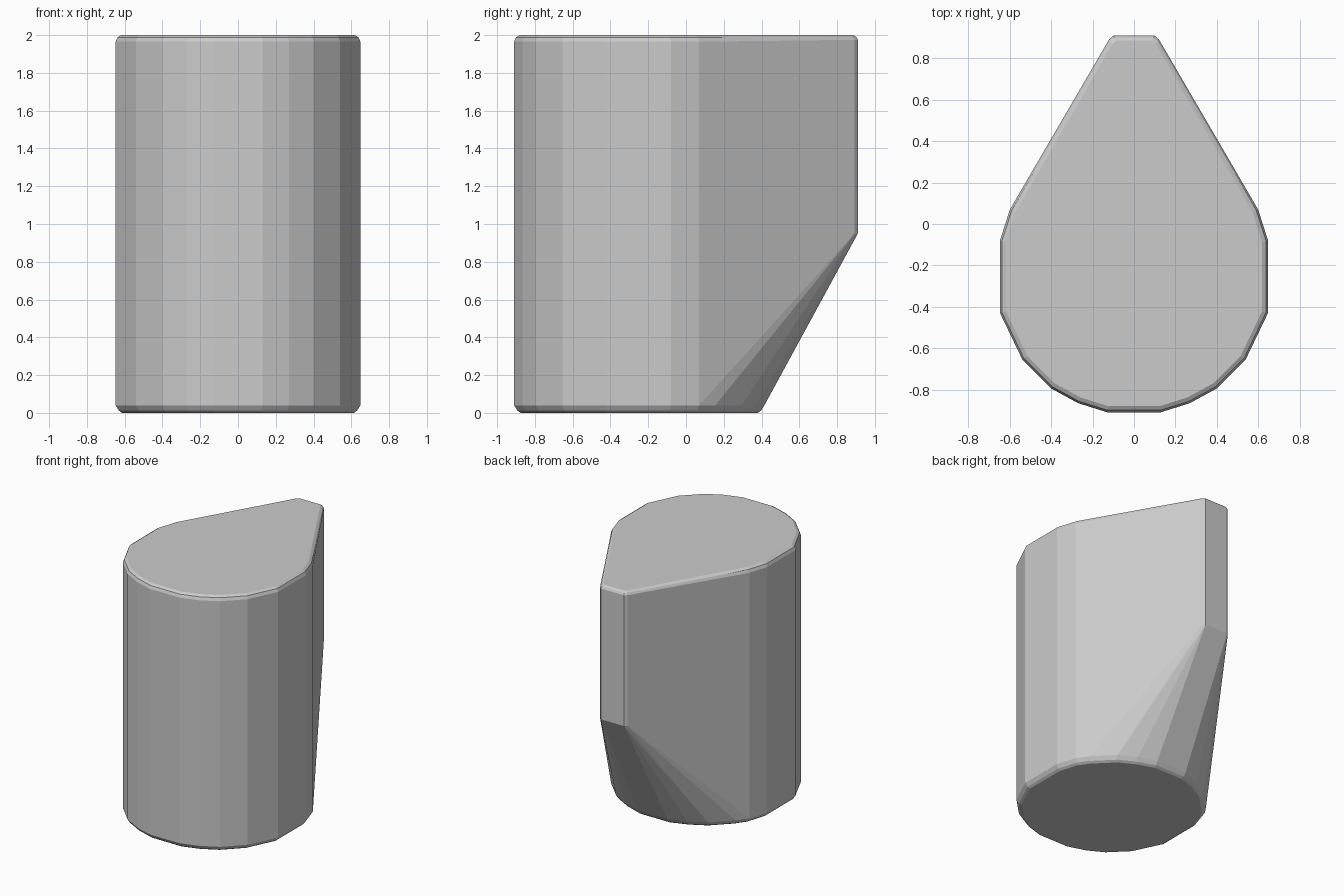
import bpy, bmesh, math
from mathutils import Vector

if "Cube" in bpy.data.objects:
    bpy.data.objects.remove(bpy.data.objects["Cube"])

CY = -0.25  # centre of the round body


def mirror(points):
    return points + [(-x, y) for x, y in points]


# Half outlines (x, y): faceted round body and narrow rear edge
body = mirror([(0.13, -0.91), (0.27, -0.866), (0.40, -0.795), (0.54, -0.655),
               (0.648, -0.43), (0.648, -0.08), (0.60, 0.07), (0.54, 0.155),
               (0.40, 0.295), (0.27, 0.366), (0.13, 0.415)])
tip = mirror([(0.12, 0.893), (0.10, 0.91)])

bm = bmesh.new()


def add_body(z, inset):
    for x, y in body:
        d = Vector((x, y - CY))
        d *= (d.length - inset) / d.length
        bm.verts.new((d.x, CY + d.y, z))


def add_tip(z, inset):
    for x, y in tip:
        bm.verts.new((x - math.copysign(inset * 0.6, x), y - inset, z))


# Body rings with softened rims (height, inset)
for z, inset in [(0, 0.036), (0.012, 0.018), (0.04, 0),
                 (1.965, 0), (1.988, 0.010), (2.0, 0.03)]:
    add_body(z, inset)

# Rear edge stops above the sloping underside
for z, inset in [(0.95, 0), (1.975, 0), (1.99, 0.008), (2.0, 0.024)]:
    add_tip(z, inset)

# Wrap everything in one convex skin
hull = bmesh.ops.convex_hull(bm, input=bm.verts[:])
loose = {g for g in hull["geom_interior"] + hull["geom_unused"]
         if isinstance(g, bmesh.types.BMVert)}
bmesh.ops.delete(bm, geom=list(loose), context='VERTS')
bmesh.ops.dissolve_limit(bm, angle_limit=math.radians(1),
                         verts=bm.verts[:], edges=bm.edges[:])
bmesh.ops.recalc_face_normals(bm, faces=bm.faces[:])

mesh = bpy.data.meshes.new("teardrop_block")
bm.to_mesh(mesh)
bm.free()
block = bpy.data.objects.new("teardrop_block", mesh)
bpy.context.collection.objects.link(block)
